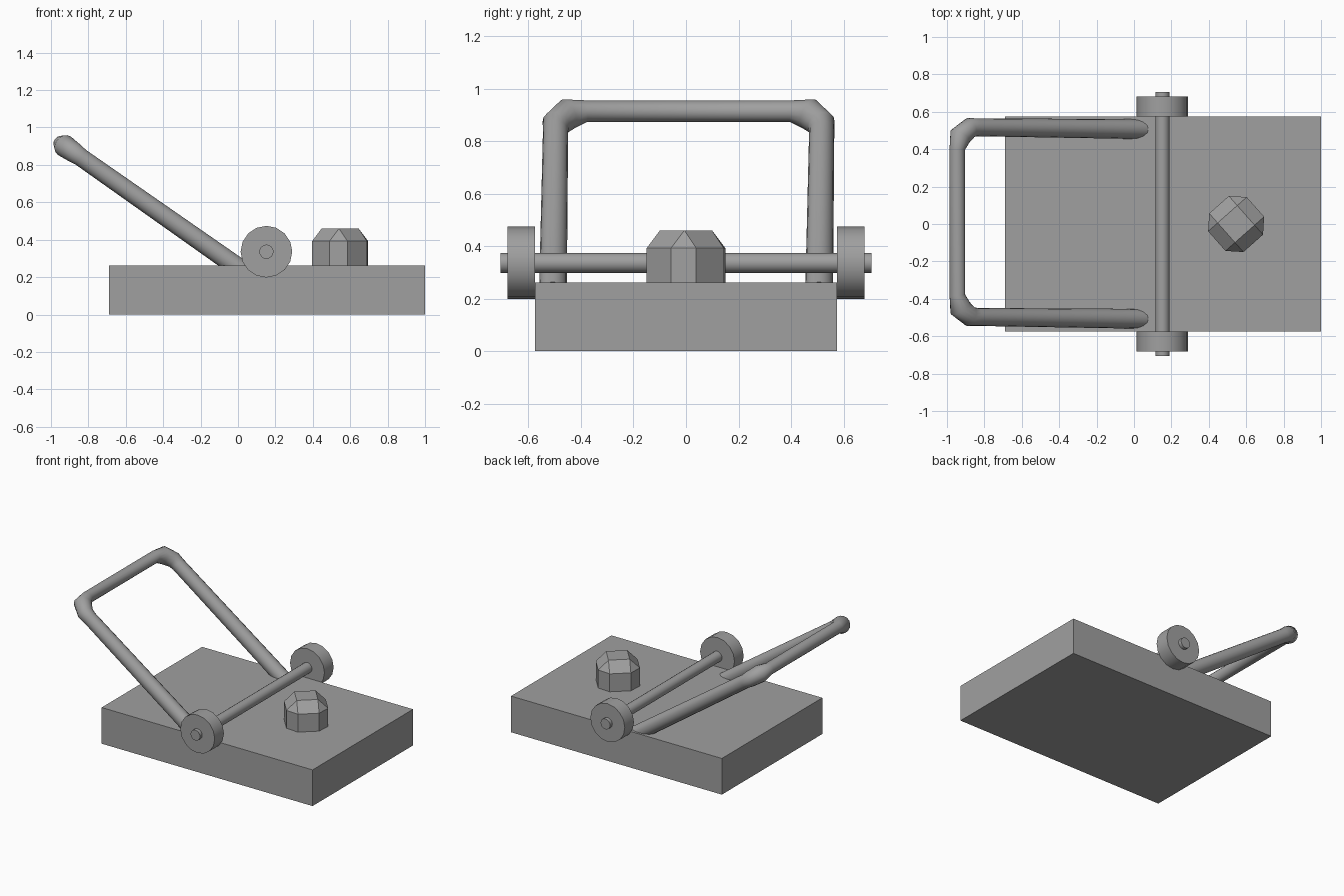
import bpy
import bmesh
import math
from mathutils import Matrix, Vector

cube = bpy.data.objects.get("Cube")
if cube:
    bpy.data.objects.remove(cube, do_unlink=True)

GREY = (0.35, 0.35, 0.35, 1)
grey = bpy.data.materials.new("plain grey")
grey.use_nodes = True
grey.diffuse_color = GREY
grey.node_tree.nodes["Principled BSDF"].inputs["Base Color"].default_value = GREY


def add_object(name, data):
    obj = bpy.data.objects.new(name, data)
    bpy.context.collection.objects.link(obj)
    data.materials.append(grey)
    return obj


def box(name, size, centre, turn=0, bevel=0):
    bm = bmesh.new()
    bmesh.ops.create_cube(bm, size=1)
    bmesh.ops.scale(bm, vec=size, verts=bm.verts)
    if bevel:
        bmesh.ops.bevel(bm, geom=bm.edges[:], offset=bevel, segments=1,
                        profile=0.5, affect='EDGES')
    bmesh.ops.rotate(bm, matrix=Matrix.Rotation(math.radians(turn), 3, 'Z'), verts=bm.verts)
    bmesh.ops.translate(bm, vec=centre, verts=bm.verts)
    mesh = bpy.data.meshes.new(name)
    bm.to_mesh(mesh)
    bm.free()
    return add_object(name, mesh)


def rod(name, radius, length, y, sides=16):
    # Cylinder lying along y on the axle line
    bpy.ops.mesh.primitive_cylinder_add(vertices=sides, radius=radius, depth=length,
                                        location=(0.152, y, 0.336),
                                        rotation=(math.pi / 2, 0, 0))
    obj = bpy.context.object
    obj.name = name
    obj.data.materials.append(grey)
    bpy.ops.object.shade_smooth_by_angle(angle=math.radians(35))
    return obj


# Deck slab and chamfered knob
box("deck", (1.69, 1.15, 0.262), (0.155, 0, 0.131))
box("knob", (0.276, 0.276, 0.276), (0.546, 0, 0.322), turn=41.5, bevel=0.068)

# Axle with a wheel at each end
rod("axle", 0.038, 1.412, 0)
for side, name in ((1, "left_wheel"), (-1, "right_wheel")):
    rod(name, 0.138, 0.105, side * 0.628)

# Bent tube handle: distance down the leg, half width, tube radius
top, foot = Vector((-0.945, 0, 0.914)), Vector((0.045, 0, 0.22))
down = (foot - top).normalized()
half = [((foot - top).length, 0.507, 0.053), (0.13, 0.507, 0.048),
        (0.085, 0.505, 0.054), (0.02, 0.46, 0.06), (0, 0.39, 0.042)]
path = [(d, -y, r) for d, y, r in half] + [(d, y, r) for d, y, r in reversed(half)]
curve = bpy.data.curves.new("handle", 'CURVE')
curve.dimensions = '3D'
curve.bevel_depth = 1
curve.bevel_resolution = 6
curve.use_fill_caps = True
spline = curve.splines.new('POLY')
spline.points.add(len(path) - 1)
for point, (d, y, r) in zip(spline.points, path):
    shift = 0.01 if d < 0.5 else 0
    point.co = (*(top + down * d + Vector((0, y + shift, 0))), 1)
    point.radius = r
spline.use_smooth = True
add_object("handle", curve)
